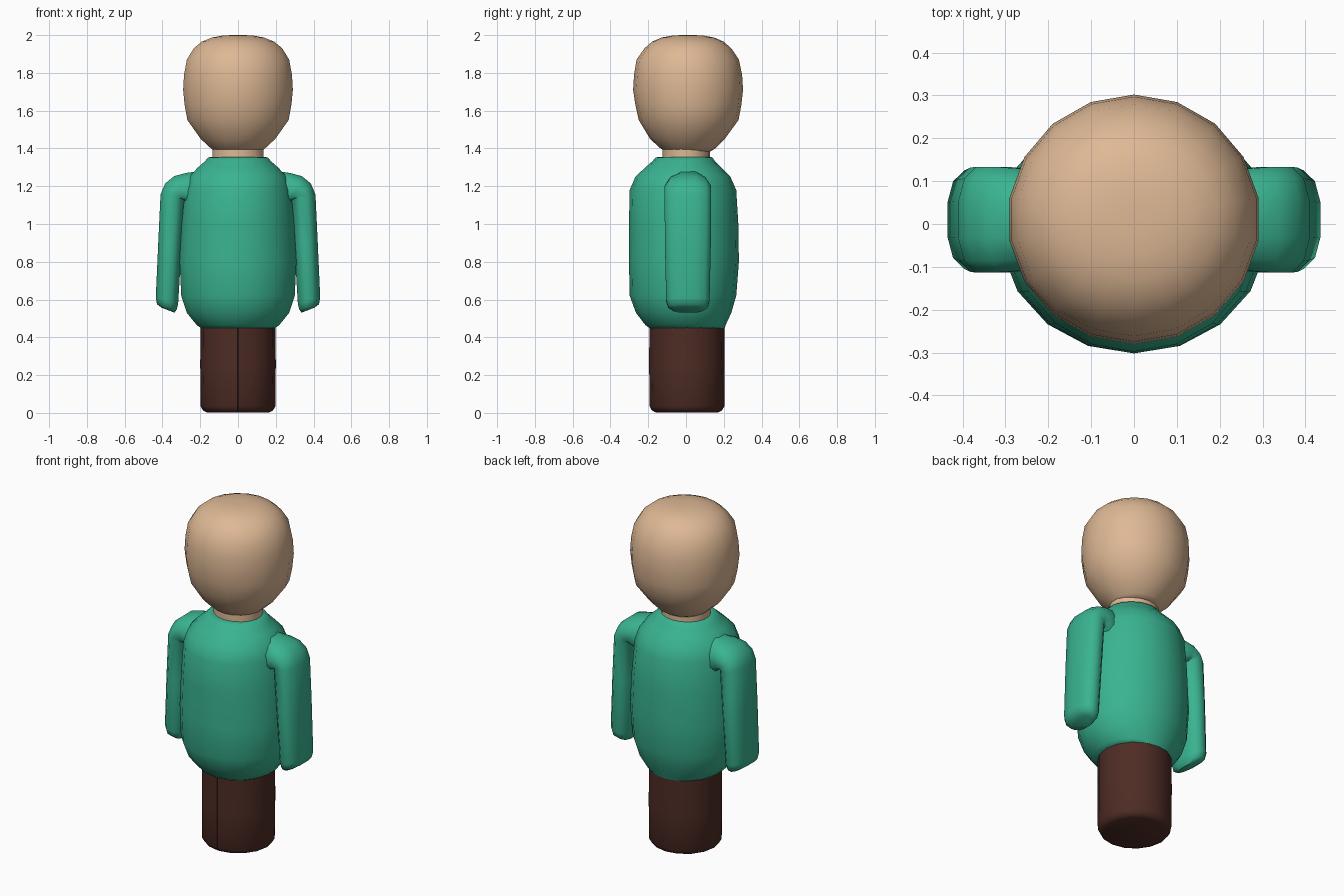
import bpy, bmesh, math

if "Cube" in bpy.data.objects:
    bpy.data.objects.remove(bpy.data.objects["Cube"])


def material(name, rgb):
    m = bpy.data.materials.new(name)
    m.diffuse_color = (*rgb, 1)
    m.use_nodes = True
    m.node_tree.nodes["Principled BSDF"].inputs["Base Color"].default_value = m.diffuse_color
    return m


SKIN = material("skin", (0.73, 0.48, 0.30))
GREEN = material("green cloth", (0.042, 0.456, 0.283))
BROWN = material("dark brown", (0.076, 0.025, 0.018))


def loft(name, rings, mat, angle=55):
    """Skin a list of equal-length point rings and cap both ends."""
    bm = bmesh.new()
    rows = [[bm.verts.new(p) for p in ring] for ring in rings]
    n = len(rows[0])
    for a, b in zip(rows, rows[1:]):
        for i in range(n):
            j = (i + 1) % n
            bm.faces.new((a[i], a[j], b[j], b[i]))
    bm.faces.new(rows[0])
    bm.faces.new(rows[-1])
    bmesh.ops.recalc_face_normals(bm, faces=bm.faces)
    me = bpy.data.meshes.new(name)
    bm.to_mesh(me)
    bm.free()
    me.materials.append(mat)
    ob = bpy.data.objects.new(name, me)
    bpy.context.collection.objects.link(ob)
    bpy.ops.object.select_all(action='DESELECT')
    ob.select_set(True)
    bpy.context.view_layer.objects.active = ob
    bpy.ops.object.shade_smooth_by_angle(angle=math.radians(angle))
    return ob


def oval(z, rx, y0, y1, n=18):
    """Horizontal oval ring from y0 (front) to y1 (back), a vertex at the front."""
    cy, ry = (y0 + y1) / 2, (y1 - y0) / 2
    angles = [math.tau * i / n - math.pi / 2 for i in range(n)]
    return [(rx * math.cos(a), cy + ry * math.sin(a), z) for a in angles]


# Head
head = [(1.385, .125, -.11, .13), (1.40, .145, -.135, .155), (1.45, .20, -.19, .205),
        (1.55, .272, -.25, .278), (1.63, .287, -.268, .293), (1.71, .295, -.28, .302),
        (1.79, .29, -.275, .297), (1.87, .275, -.262, .28), (1.93, .238, -.22, .24),
        (1.965, .195, -.18, .20), (1.987, .14, -.13, .15), (1.998, .08, -.07, .09),
        (2.0, .03, -.02, .04)]
loft("head", [oval(*r) for r in head], SKIN)

# Neck
loft("neck", [oval(1.30, .137, -.124, .126), oval(1.41, .137, -.124, .126)], SKIN)

# Torso
torso = [(.45, .20, -.195, .205), (.465, .222, -.215, .21), (.53, .275, -.265, .24),
         (.62, .305, -.298, .266), (.80, .314, -.302, .28), (1.0, .302, -.302, .277),
         (1.18, .285, -.298, .266), (1.25, .262, -.268, .235), (1.30, .215, -.215, .185),
         (1.33, .18, -.18, .155), (1.352, .16, -.16, .14), (1.356, .14, -.14, .125)]
loft("torso", [oval(*r) for r in torso], GREEN)

# Sleeved arms: outer point, inner point (x, z), half depth
arm = [((.20, 1.285), (.18, 1.05), .10), ((.28, 1.272), (.22, 1.08), .122),
       ((.34, 1.255), (.26, 1.10), .126), ((.388, 1.215), (.275, 1.12), .127),
       ((.412, 1.155), (.28, 1.13), .127), ((.424, .90), (.296, .90), .125),
       ((.437, .61), (.315, .58), .118), ((.43, .575), (.322, .548), .108),
       ((.405, .557), (.335, .53), .08)]


def arm_ring(outer, inner, depth, side, n=12):
    ring = []
    for i in range(n):
        a = math.tau * (i + .5) / n
        c, s = [math.copysign(abs(v) ** .8, v) for v in (math.cos(a), math.sin(a))]
        t = (1 + c) / 2
        ring.append((side * (inner[0] + t * (outer[0] - inner[0])), .01 + depth * s,
                     inner[1] + t * (outer[1] - inner[1])))
    return ring


for label, side in (("right_arm", -1), ("left_arm", 1)):
    loft(label, [arm_ring(*s, side) for s in arm], GREEN, 60)


# Legs joined into one column with a fine groove at the front centre
def leg_ring(z, r):
    ring = oval(z, r, .005 - r, .005 + r, 16)
    y = ring[0][1]
    return [(-.002, y, z), (0, y + .012, z), (.002, y, z)] + ring[1:]


loft("legs", [leg_ring(z, r) for z, r in
              ((0.003, .165), (.012, .185), (.035, .198), (.25, .2), (.47, .199))], BROWN)
